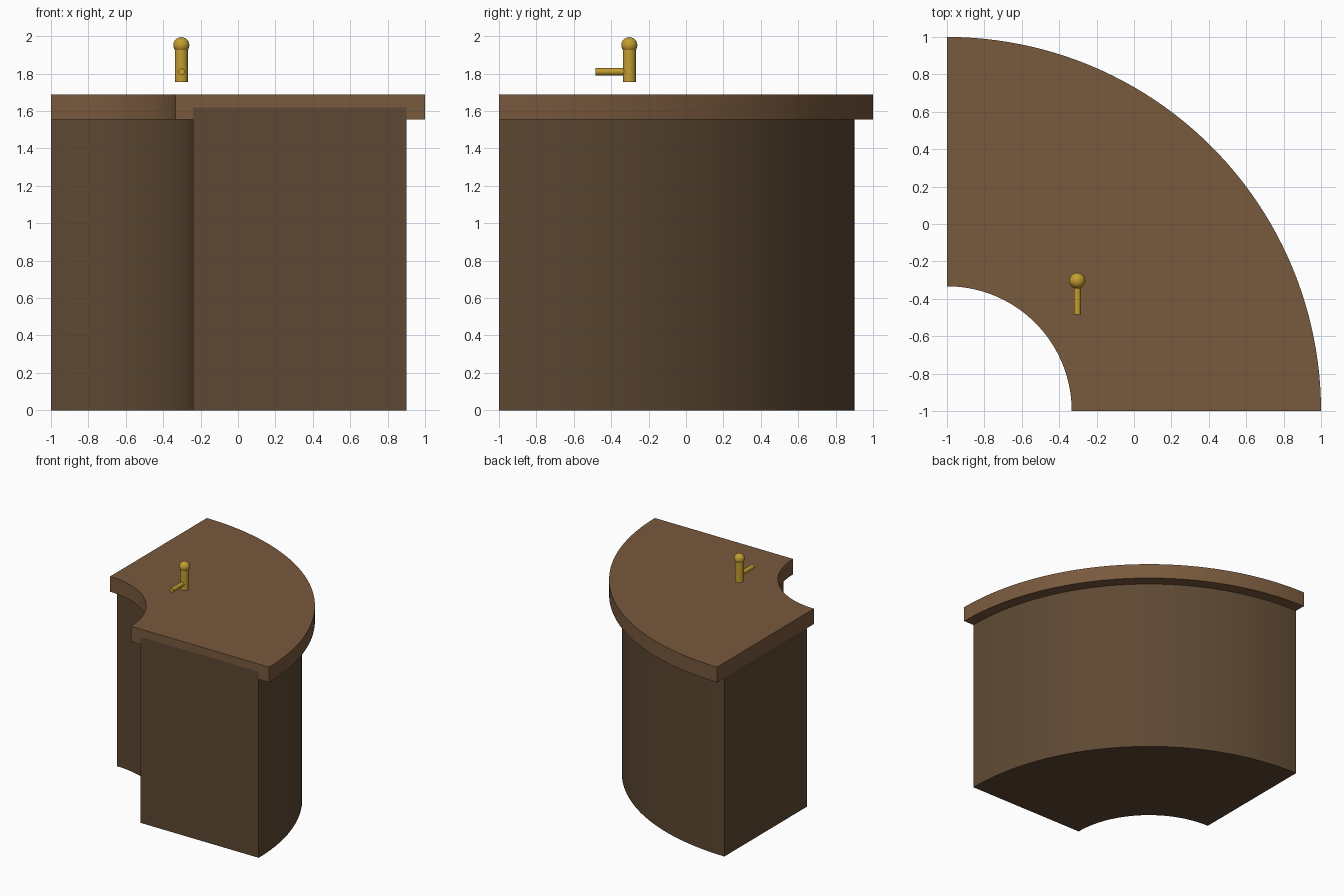
import bpy, bmesh, math

if "Cube" in bpy.data.objects:
    bpy.data.objects.remove(bpy.data.objects["Cube"])


def material(name, color):
    m = bpy.data.materials.new(name)
    m.diffuse_color = (*color, 1)
    m.use_nodes = True
    m.node_tree.nodes["Principled BSDF"].inputs["Base Color"].default_value = m.diffuse_color
    return m


def finish(obj, name, mat):
    obj.name = name
    obj.data.materials.append(mat)
    bpy.ops.object.select_all(action='DESELECT')
    obj.select_set(True)
    bpy.context.view_layer.objects.active = obj
    bpy.ops.object.shade_smooth_by_angle(angle=math.radians(30))


def quarter_ring(name, r_in, r_out, z0, z1, mat, steps=48):
    """Spin a rectangle a quarter turn about the corner (-1, -1)."""
    bm = bmesh.new()
    profile = [(r_in, z0), (r_out, z0), (r_out, z1), (r_in, z1)]
    face = bm.faces.new([bm.verts.new((r - 1, -1, z)) for r, z in profile])
    res = bmesh.ops.extrude_face_region(bm, geom=[face], use_keep_orig=True)
    bmesh.ops.delete(bm, geom=[e for e in res['geom'] if isinstance(e, bmesh.types.BMVert)], context='VERTS')
    bmesh.ops.spin(bm, geom=bm.faces[:] + bm.edges[:] + bm.verts[:], cent=(-1, -1, 0),
                   axis=(0, 0, 1), angle=math.pi / 2, steps=steps)
    # Close the starting end if the spin left it open
    edges = [e for e in bm.edges if e.is_boundary]
    if edges:
        bmesh.ops.holes_fill(bm, edges=edges, sides=4)
    bmesh.ops.recalc_face_normals(bm, faces=bm.faces)
    mesh = bpy.data.meshes.new(name)
    bm.to_mesh(mesh)
    bm.free()
    obj = bpy.data.objects.new(name, mesh)
    bpy.context.collection.objects.link(obj)
    finish(obj, name, mat)


def rod(name, radius, length, loc, mat, rot=(0, 0, 0)):
    bpy.ops.mesh.primitive_cylinder_add(vertices=24, radius=radius, depth=length,
                                        location=loc, rotation=rot)
    finish(bpy.context.object, name, mat)


dark_wood = material("dark_wood", (0.11, 0.065, 0.033))
wood = material("wood", (0.19, 0.10, 0.047))
brass = material("brass", (0.55, 0.34, 0.03))

# Curved bar body and overhanging counter
quarter_ring("bar_body", 0.76, 1.90, 0, 1.62, dark_wood)
quarter_ring("counter_top", 0.667, 2.0, 1.555, 1.688, wood)

# Tap: post, ball knob and spout
rod("tap_post", 0.035, 0.20, (-0.303, -0.303, 1.855), brass)
bpy.ops.mesh.primitive_uv_sphere_add(segments=24, ring_count=12, radius=0.043,
                                     location=(-0.303, -0.303, 1.952))
finish(bpy.context.object, "tap_knob", brass)
rod("tap_spout", 0.019, 0.18, (-0.303, -0.393, 1.81), brass, (math.pi / 2, 0, 0))
